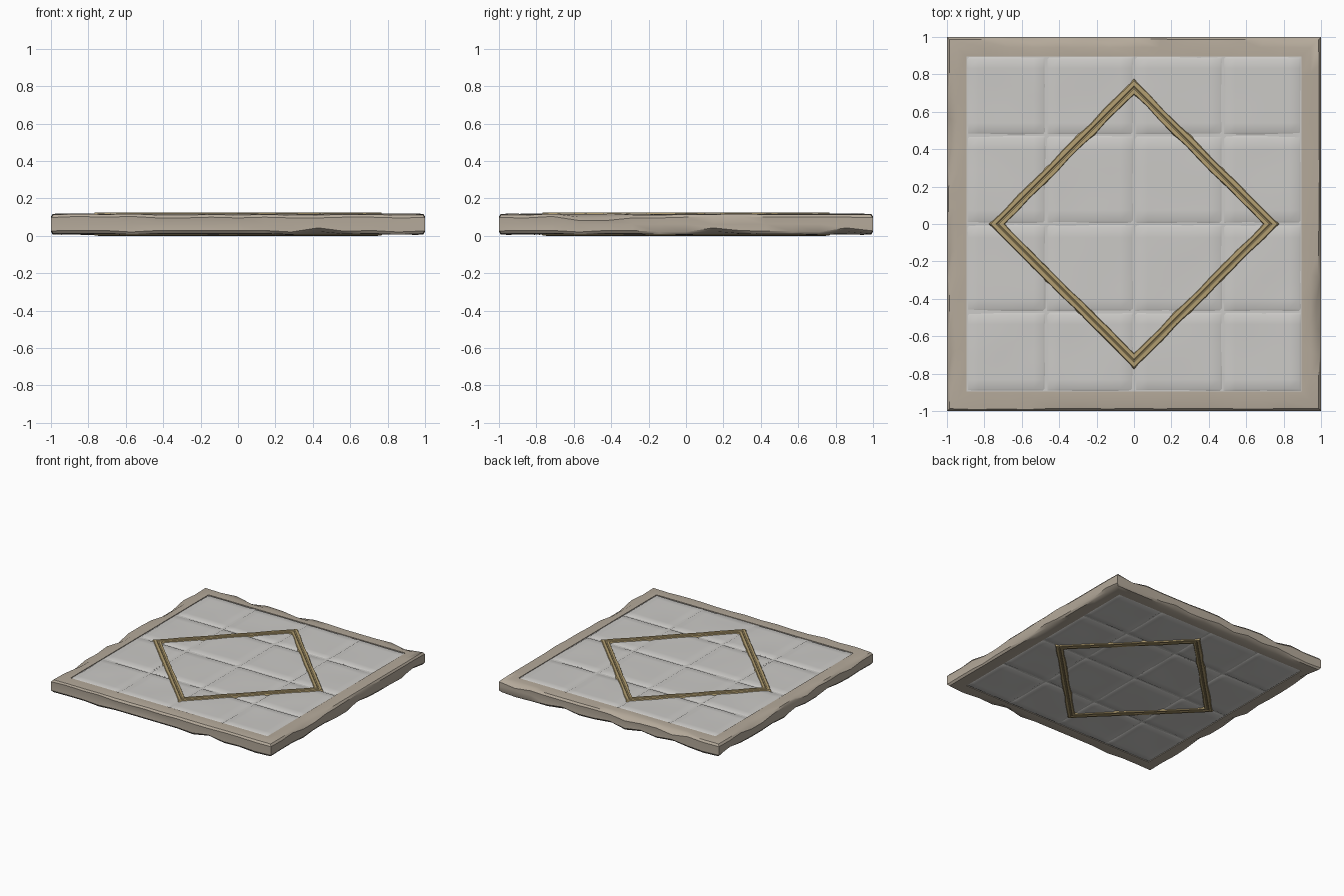
import bpy, bmesh, math, random
from mathutils import Vector, noise

if "Cube" in bpy.data.objects:
    bpy.data.objects.remove(bpy.data.objects["Cube"])

random.seed(4)
TOP = 0.125
MID = TOP / 2


def material(name, rgb):
    m = bpy.data.materials.new(name)
    m.diffuse_color = (*rgb, 1)
    m.use_nodes = True
    m.node_tree.nodes["Principled BSDF"].inputs["Base Color"].default_value = m.diffuse_color
    return m


STONE = material("pale stone", (0.60, 0.59, 0.57))
BORDER = material("beige stone", (0.46, 0.40, 0.325))
BRASS = material("dull brass", (0.45, 0.345, 0.165))


def finish(bm, name, mat, angle=35):
    bmesh.ops.recalc_face_normals(bm, faces=bm.faces)
    me = bpy.data.meshes.new(name)
    bm.to_mesh(me)
    bm.free()
    ob = bpy.data.objects.new(name, me)
    bpy.context.collection.objects.link(ob)
    me.materials.append(mat)
    bpy.ops.object.select_all(action='DESELECT')
    ob.select_set(True)
    bpy.context.view_layer.objects.active = ob
    bpy.ops.object.shade_smooth_by_angle(angle=math.radians(angle))
    return ob


def ring(name, mat, corners, steps, section):
    """Sweep a closed (size, z) section round a four-cornered outline."""
    bm = bmesh.new()
    loops = []
    for i in range(4):
        a, b = Vector(corners[i]), Vector(corners[(i + 1) % 4])
        for k in range(steps):
            p = a.lerp(b, k / steps)
            loops.append([bm.verts.new((p.x * s, p.y * s, z)) for s, z in section(k == 0)])
    for i, lo in enumerate(loops):
        nx = loops[(i + 1) % len(loops)]
        for j in range(len(lo)):
            m = (j + 1) % len(lo)
            bm.faces.new((lo[j], lo[m], nx[m], nx[j]))
    return finish(bm, name, mat)


# border: rough, chipped outer edges above and below
def border_section(corner):
    def half():
        chip = random.choice((0.004, 0.008, 0.012, 0.026))
        if corner:
            chip = 0.01
        return [(0.895, 0.117), (0.945, 0.12 - random.uniform(0, 0.005)),
                (0.995 - chip * 0.8, 0.121 - chip * 0.8), (0.999, 0.108 - chip)]
    up, down = half(), half()
    side = [(1.0 - random.uniform(0, 0.008) * (not corner), MID)]
    return up + side + [(s, TOP - z) for s, z in reversed(down)]


ring("stone_border", BORDER, [(-1, -1), (1, -1), (1, 1), (-1, 1)], 14, border_section)


# diamond trim: narrow band with a shallow groove along its middle
def trim_section(corner):
    j = 0 if corner else random.uniform(-0.005, 0.005)
    up = [(0.690 + j, 0.112), (0.697 + j, 0.124), (0.722, 0.1245), (0.731, 0.119),
          (0.740, 0.1245), (0.766 + j, 0.124), (0.776 + j, 0.112)]
    return up + [(s, TOP - z) for s, z in reversed(up)]


ring("diamond_trim", BRASS, [(0, -1), (1, 0), (0, 1), (-1, 0)], 10, trim_section)

# core slab behind the joints
bm = bmesh.new()
bmesh.ops.create_cube(bm, size=1)
for v in bm.verts:
    v.co = Vector((v.co.x * 1.82, v.co.y * 1.82, v.co.z * 0.098 + MID))
finish(bm, "core_slab", STONE)


# tiles: worn pillows, uneven on both faces
def tile(name, x0, x1, y0, y1, n=9):
    bm = bmesh.new()
    gap = 0.004
    # rows crowd towards the edges so that the rounded rim stays narrow
    ts = [0, 0.03] + [0.03 + 0.94 * k / (n - 1) for k in range(1, n - 1)] + [0.97, 1]
    last = len(ts) - 1
    for side in (1, -1):
        grid = []
        for i, u in enumerate(ts):
            row = []
            for j, v in enumerate(ts):
                x = x0 + gap + (x1 - x0 - 2 * gap) * u
                y = y0 + gap + (y1 - y0 - 2 * gap) * v
                edge = i in (0, last) or j in (0, last)
                bump = noise.noise(Vector((x * 4, y * 4, side * 5)))
                z = 0.117 + 0.0035 * bump - (0.007 if edge else 0)
                row.append(bm.verts.new((x, y, z if side > 0 else TOP - z)))
            grid.append(row)
        for i in range(last):
            for j in range(last):
                bm.faces.new((grid[i][j], grid[i + 1][j], grid[i + 1][j + 1], grid[i][j + 1]))
    bmesh.ops.bridge_loops(bm, edges=[e for e in bm.edges if e.is_boundary])
    return finish(bm, name, STONE, 50)


lines = [-0.898, -0.47, 0, 0.475, 0.898]
for i in range(4):
    for j in range(4):
        tile(f"tile_{i}_{j}", lines[i], lines[i + 1], lines[j], lines[j + 1])

# lift so that the lowest point rests on the ground
low = min(v.co.z for o in bpy.data.objects for v in o.data.vertices)
for o in bpy.data.objects:
    o.location.z -= low
